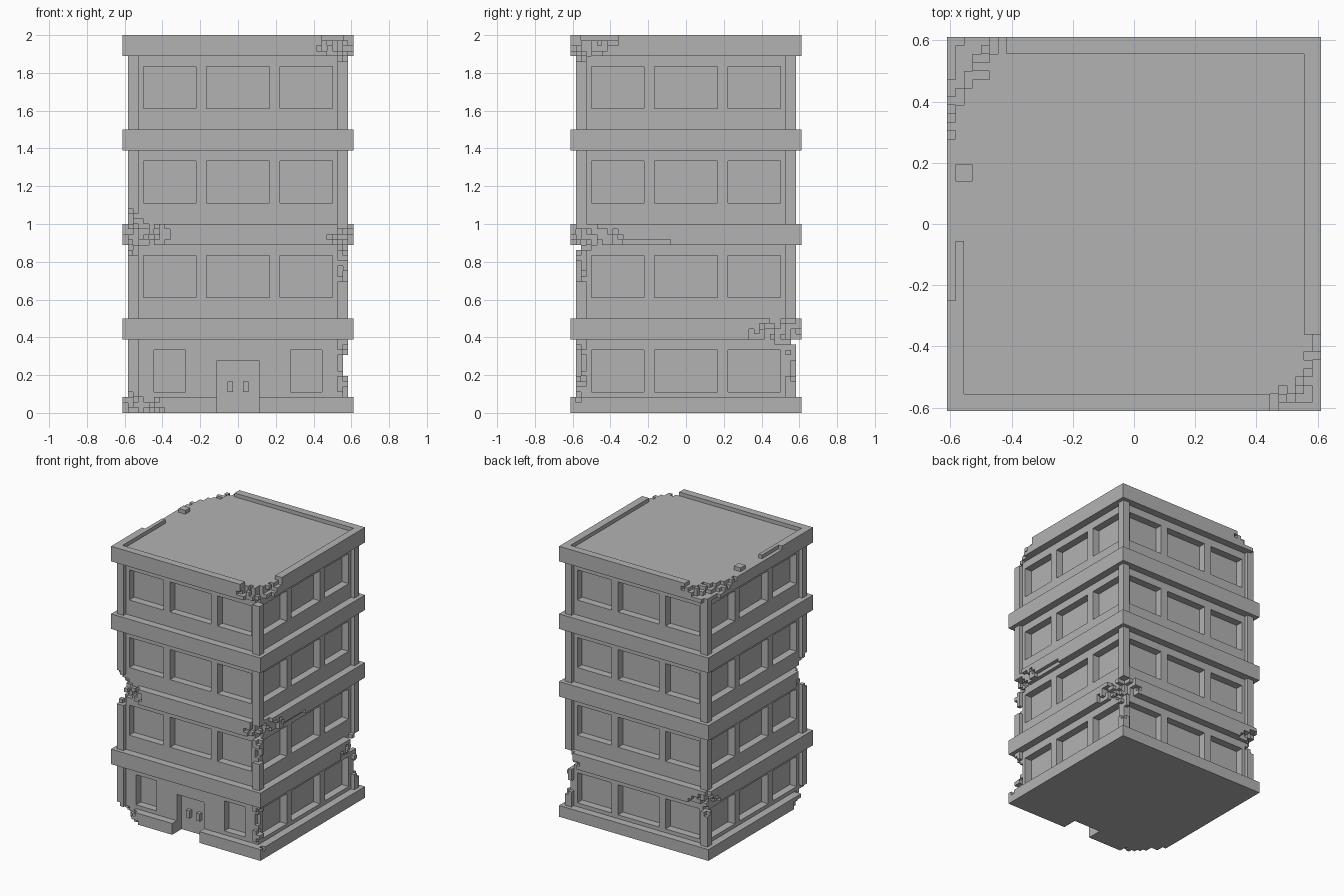
import bpy, bmesh, random
from mathutils import Vector

random.seed(7)
cube = bpy.data.objects.get("Cube")
if cube:
    bpy.data.objects.remove(cube)

# Everything sits on a block lattice
UNIT = 1 / 36
WALL, GLASS, PILLAR, EDGE, TOP = 20, 18, 21, 22, 72
cells = {}


def block_range(x, y, z):
    return ((i, j, k) for i in range(*x) for j in range(*y) for k in range(*z))


def fill(part, x, y, z):
    for c in block_range(x, y, z):
        cells[c] = part


def cut(x, y, z):
    for c in block_range(x, y, z):
        cells.pop(c, None)


def square(part, half, z):
    fill(part, (-half, half), (-half, half), z)


# Walls, base and floor bands
square("walls", WALL, (0, TOP - 4))
square("base", EDGE, (0, 3))

# Corner pillars
for x in ((-PILLAR, -PILLAR + 2), (PILLAR - 2, PILLAR)):
    for y in ((-PILLAR, -PILLAR + 2), (PILLAR - 2, PILLAR)):
        fill("corner_pillars", x, y, (3, TOP - 4))

bands = ("lower_band", "middle_band", "upper_band", "roof")
for n, name in enumerate(bands):
    square(name, EDGE, (14 + 18 * n, 18 + 18 * n))

# Parapet around the sunken roof
square("parapet", EDGE, (TOP - 1, TOP))
cut((-WALL, WALL), (-WALL, WALL), (TOP - 1, TOP))

# Recessed windows, with narrower ones beside the door
near, far = (-WALL, -GLASS), (GLASS, WALL)
wide = ((-18, -8), (-6, 6), (8, 18))
for floor in range(4):
    z = (4 + 18 * floor, 12 + 18 * floor)
    for span in wide:
        cut(near, span, z)
        cut(far, span, z)
        cut(span, far, z)
        if floor:
            cut(span, near, z)
for span in ((-16, -10), (10, 16)):
    cut(span, near, (4, 12))

# Doorway through the base, with two handles
cut((-4, 4), (-EDGE, -GLASS), (0, 10))
for x in (-2, 1):
    fill("door_handles", (x, x + 1), (-GLASS - 1, -GLASS), (4, 6))


# Broken corners: each bite hugs the two faces that meet there
def bite(sx, sy, height, reach_x, reach_y, reach_z):
    for c in list(cells):
        dx = (EDGE - sx * (c[0] + .5)) / reach_x
        dy = (EDGE - sy * (c[1] + .5)) / reach_y
        dz = (c[2] + .5 - height) / reach_z
        if dx < 1.2 and dy < 1.2 and abs(dz) < 1.2:
            if dx ** .8 + dy ** .8 + dz * dz < 1 + random.uniform(-.15, .15):
                del cells[c]


bite(1, -1, 71, 7, 10, 6)
bite(-1, 1, 72, 8, 15, 5)
bite(-1, -1, 34, 10, 8, 6)
bite(1, -1, 33, 5, 12, 4)
bite(1, -1, 27, 5, 6, 4)
bite(1, 1, 15, 6, 12, 5)
bite(1, 1, 9, 5, 6, 5)
bite(1, -1, 9, 7, 6, 6)
bite(1, -1, 4, 4, 8, 2)
bite(-1, -1, 1, 9, 9, 4)
bite(-1, 1, 14, 6, 6, 5)

# Missing parapet lengths and long chips
cut((-EDGE, -WALL), (-2, EDGE), (TOP - 1, TOP))
cut((-EDGE, -WALL - 1), (-9, -2), (TOP - 1, TOP))
cut((-EDGE, -15), (WALL, EDGE), (TOP - 1, TOP))
cut((16, EDGE), (-EDGE, -WALL), (TOP - 1, TOP))
cut((WALL, EDGE), (-EDGE, -13), (TOP - 1, TOP))
cut((EDGE - 1, EDGE), (-12, -3), (32, 33))
fill("parapet", (-21, -19), (5, 7), (TOP - 2, TOP))

# Concrete colour
mat = bpy.data.materials.new("grey_concrete")
mat.use_nodes = True
grey = (.45, .45, .45, 1)
mat.diffuse_color = grey
shader = next(n for n in mat.node_tree.nodes if n.type == "BSDF_PRINCIPLED")
shader.inputs["Base Color"].default_value = grey


# Outer skin of each part, merged into large flat faces
def build(part):
    bm = bmesh.new()
    verts = {}

    def vert(p):
        key = tuple(p)
        if key not in verts:
            verts[key] = bm.verts.new(Vector(key) * UNIT)
        return verts[key]

    for c, owner in cells.items():
        if owner != part:
            continue
        for axis in range(3):
            u, v = (axis + 1) % 3, (axis + 2) % 3
            for side in (0, 1):
                other = list(c)
                other[axis] += 2 * side - 1
                if tuple(other) in cells:
                    continue
                ring = []
                for a, b in ((0, 0), (1, 0), (1, 1), (0, 1)):
                    p = list(c)
                    p[axis] += side
                    p[u] += a
                    p[v] += b
                    ring.append(vert(p))
                bm.faces.new(ring if side else ring[::-1])
    bmesh.ops.dissolve_limit(bm, angle_limit=.01, verts=bm.verts[:],
                             edges=bm.edges[:])
    mesh = bpy.data.meshes.new(part)
    bm.to_mesh(mesh)
    bm.free()
    mesh.materials.append(mat)
    bpy.context.collection.objects.link(bpy.data.objects.new(part, mesh))


for part in sorted(set(cells.values())):
    build(part)
